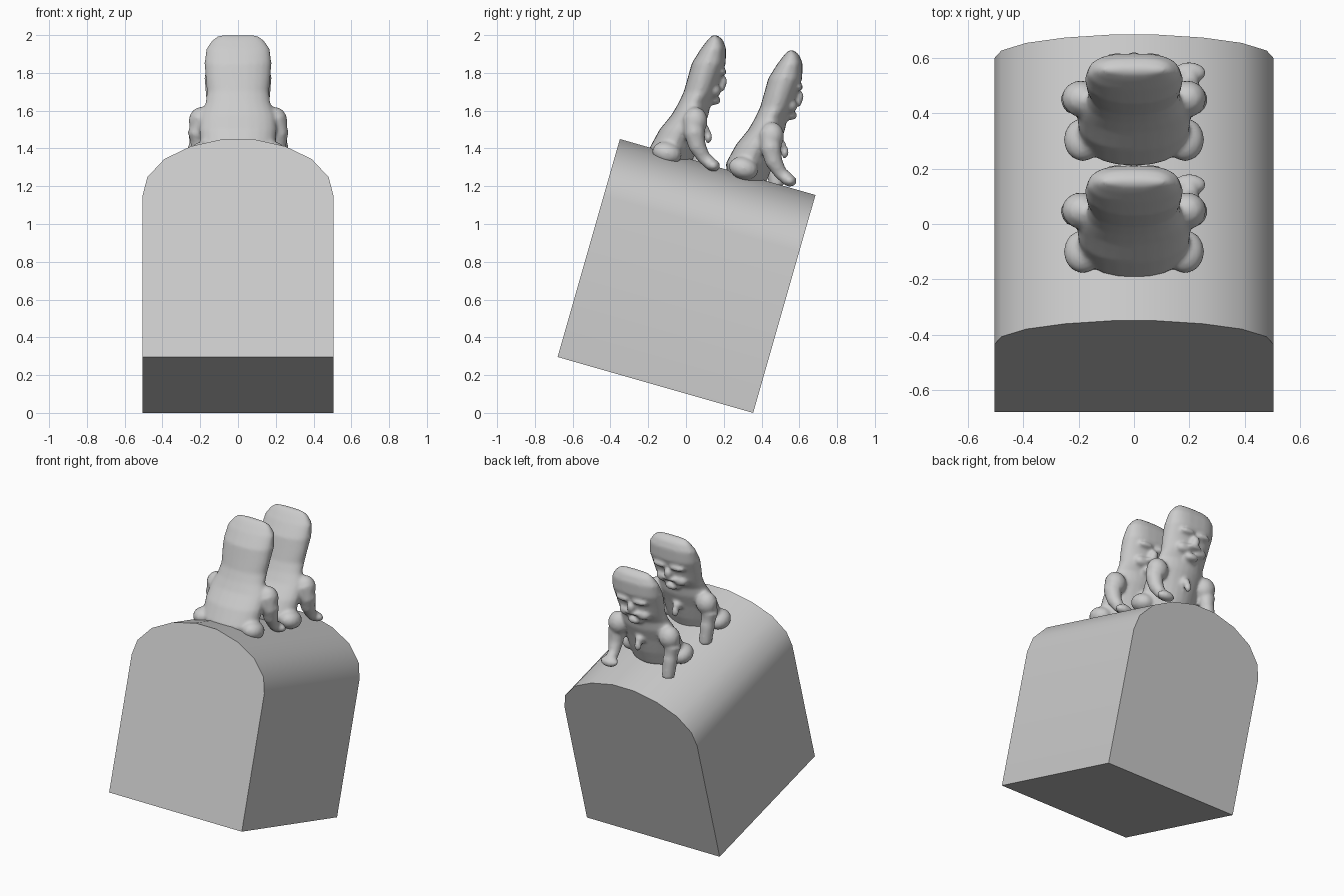
import bpy, bmesh
from math import cos, sin, pi, atan2
from mathutils import Matrix, Vector

cube = bpy.data.objects.get("Cube")
if cube:
    bpy.data.objects.remove(cube, do_unlink=True)

# One stone grey for everything
stone = bpy.data.materials.new("stone_grey")
stone.use_nodes = True
grey = (0.6, 0.6, 0.6, 1)
stone.diffuse_color = grey
stone.node_tree.nodes["Principled BSDF"].inputs["Base Color"].default_value = grey


def make_object(name, bm, angle):
    bmesh.ops.recalc_face_normals(bm, faces=bm.faces[:])
    mesh = bpy.data.meshes.new(name)
    bm.to_mesh(mesh)
    bm.free()
    mesh.materials.append(stone)
    obj = bpy.data.objects.new(name, mesh)
    bpy.context.collection.objects.link(obj)
    bpy.ops.object.select_all(action='DESELECT')
    obj.select_set(True)
    bpy.context.view_layer.objects.active = obj
    bpy.ops.object.shade_smooth_by_angle(angle=angle)
    return obj


def skin_rings(bm, rings):
    """Bridge successive rings of vertices and cap both ends."""
    rings = [[bm.verts.new(p) for p in ring] for ring in rings]
    for a, b in zip(rings, rings[1:]):
        for i in range(len(a)):
            j = (i + 1) % len(a)
            bm.faces.new((a[i], a[j], b[j], b[i]))
    bm.faces.new(rings[0][::-1])
    bm.faces.new(rings[-1])


def ball(bm, centre, radii, tilt=0):
    m = Matrix.Translation(centre) @ Matrix.Rotation(tilt, 4, 'X') @ Matrix.Diagonal((*radii, 1))
    bmesh.ops.create_uvsphere(bm, u_segments=16, v_segments=10, radius=1, matrix=m)


def tube(bm, path, sides=12):
    """Tapered limb through (point, radius) pairs."""
    rings = []
    for i, (p, r) in enumerate(path):
        along = Vector(path[min(i + 1, len(path) - 1)][0]) - Vector(path[max(i - 1, 0)][0])
        turn = along.to_track_quat('Z', 'Y')
        rings.append([Vector(p) + turn @ Vector((r * cos(2 * pi * k / sides), r * sin(2 * pi * k / sides), 0))
                      for k in range(sides)])
    skin_rings(bm, rings)


# Tilted block with a rounded top
half = [(0.505, 0), (0.505, 0.89), (0.48, 0.99), (0.39, 1.09), (0.25, 1.16), (0.08, 1.2)]
outline = half + [(-x, z) for x, z in reversed(half)]
bm = bmesh.new()
skin_rings(bm, [[(x, y, z) for x, z in outline] for y in (0, 1.077)])
block = make_object("arched_block", bm, 0.7)
block.location = (0, -0.68, 0.296)
block.rotation_euler.x = -atan2(0.296, 1.035)

# Torso and head: height, back y, front y, half width, squareness of the face side
BODY = [
    (1.30, -0.18, 0.02, 0.17, 1.0), (1.40, -0.195, 0.06, 0.20, 1.0),
    (1.50, -0.14, 0.09, 0.205, 1.0), (1.58, -0.075, 0.12, 0.20, 1.0),
    (1.64, -0.04, 0.13, 0.172, 0.9), (1.70, -0.012, 0.165, 0.165, 0.8),
    (1.77, 0.008, 0.18, 0.172, 0.65), (1.85, 0.03, 0.21, 0.178, 0.6),
    (1.93, 0.08, 0.212, 0.168, 0.6), (1.975, 0.115, 0.195, 0.135, 0.6),
    (2.0, 0.14, 0.165, 0.10, 0.8),
]


def body_ring(z, back, front, width, square, sides=24):
    mid, depth = (back + front) / 2, (front - back) / 2
    ring = []
    for k in range(sides):
        c, s = cos(2 * pi * k / sides), sin(2 * pi * k / sides)
        e = square if s > 0 else 0.9
        x = width * abs(c) ** e * (1 if c > 0 else -1)
        y = depth * abs(s) ** e * (1 if s > 0 else -1)
        if s > 0:
            x *= 1 - 0.22 * s
        ring.append((x, mid + y, z))
    return ring


def crouching_figure(name, offset):
    bm = bmesh.new()
    skin_rings(bm, [body_ring(*row) for row in BODY])

    for side in (-1, 1):
        # Shoulder, haunch and brow
        ball(bm, (side * 0.192, 0.05, 1.545), (0.07, 0.065, 0.075))
        ball(bm, (side * 0.185, -0.10, 1.375), (0.07, 0.08, 0.06), -0.28)
        ball(bm, (side * 0.06, 0.19, 1.805), (0.055, 0.025, 0.02))
        # Cheek
        ball(bm, (side * 0.06, 0.15, 1.705), (0.055, 0.035, 0.035))

    # Left arm reaches forward, right arm props straight down
    tube(bm, [((0.195, 0.035, 1.57), 0.055), ((0.212, 0.045, 1.48), 0.056),
              ((0.208, 0.06, 1.41), 0.047), ((0.2, 0.095, 1.35), 0.036), ((0.2, 0.13, 1.32), 0.036)])
    ball(bm, (0.2, 0.142, 1.31), (0.062, 0.04, 0.032), -0.28)
    tube(bm, [((-0.195, 0.035, 1.57), 0.055), ((-0.212, 0.045, 1.48), 0.056),
              ((-0.205, 0.06, 1.40), 0.047), ((-0.2, 0.075, 1.28), 0.04)])

    # Nose, lips, chin and the small drop below the chin
    ball(bm, (0, 0.19, 1.755), (0.028, 0.03, 0.035))
    ball(bm, (0, 0.175, 1.715), (0.06, 0.033, 0.015))
    ball(bm, (0, 0.15, 1.655), (0.05, 0.035, 0.025))
    ball(bm, (0, 0.118, 1.46), (0.024, 0.022, 0.034))
    ball(bm, (0, 0.095, 1.50), (0.03, 0.03, 0.03))

    figure = make_object(name, bm, 0.9)
    figure.location = offset

    # Fuse the parts into one softened body
    remesh = figure.modifiers.new("Fuse", 'REMESH')
    remesh.mode = 'VOXEL'
    remesh.voxel_size = 0.011
    remesh.use_smooth_shade = True
    smooth = figure.modifiers.new("Soften", 'SMOOTH')
    smooth.factor = 0.5
    smooth.iterations = 4
    return figure


crouching_figure("front_figure", (0, 0, 0))
crouching_figure("rear_figure", (0, 0.405, -0.08))
